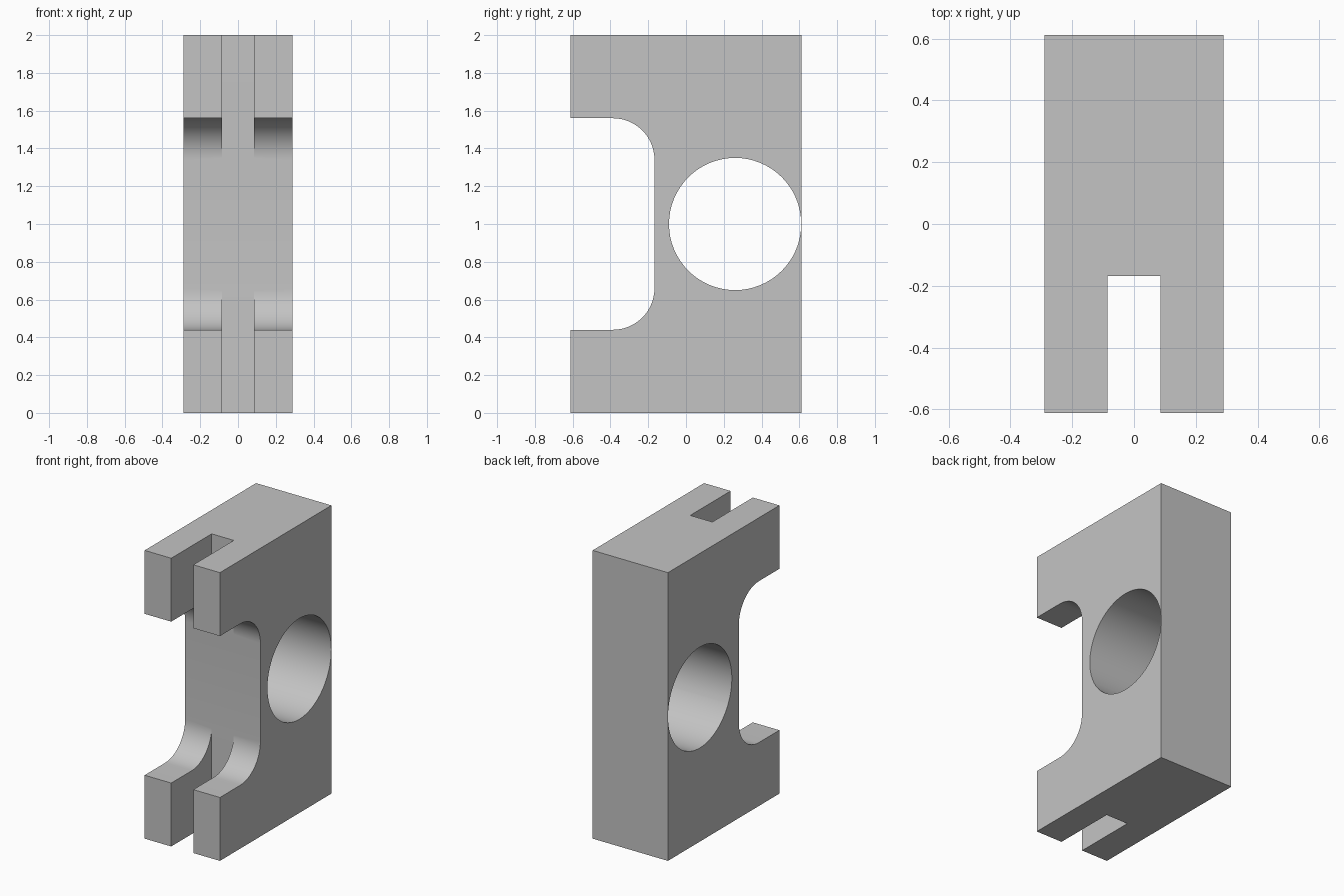
import bpy, bmesh, math

cube = bpy.data.objects.get("Cube")
if cube:
    bpy.data.objects.remove(cube, do_unlink=True)

HALF_X, HALF_Y, HEIGHT = 0.289, 0.611, 2.0
WEB_Y, NOTCH_Z, FILLET = -0.167, 0.44, 0.22
SLOT_HALF = 0.085

grey = bpy.data.materials.new("plain grey")
grey.use_nodes = True
colour = (0.55, 0.55, 0.55, 1)
grey.diffuse_color = colour
grey.node_tree.nodes["Principled BSDF"].inputs["Base Color"].default_value = colour


def extrude_profile(name, points, half_width):
    """Solid made from a (y, z) outline, extruded along x."""
    bm = bmesh.new()
    face = bm.faces.new([bm.verts.new((-half_width, y, z)) for y, z in points])
    side = bmesh.ops.extrude_face_region(bm, geom=[face])
    verts = [v for v in side["geom"] if isinstance(v, bmesh.types.BMVert)]
    bmesh.ops.translate(bm, verts=verts, vec=(2 * half_width, 0, 0))
    bmesh.ops.recalc_face_normals(bm, faces=bm.faces)
    mesh = bpy.data.meshes.new(name)
    bm.to_mesh(mesh)
    bm.free()
    mesh.materials.append(grey)
    obj = bpy.data.objects.new(name, mesh)
    bpy.context.collection.objects.link(obj)
    return obj


def arc(cy, cz, radius, start, end, steps):
    angles = [math.radians(start + (end - start) * i / steps) for i in range(steps + 1)]
    return [(cy + radius * math.cos(a), cz + radius * math.sin(a)) for a in angles]


# C-shaped block with a round-cornered notch in the front
cy = WEB_Y - FILLET
profile = [(-HALF_Y, 0), (HALF_Y, 0), (HALF_Y, HEIGHT), (-HALF_Y, HEIGHT),
           (-HALF_Y, HEIGHT - NOTCH_Z)]
profile += arc(cy, HEIGHT - NOTCH_Z - FILLET, FILLET, 90, 0, 16)
profile += arc(cy, NOTCH_Z + FILLET, FILLET, 0, -90, 16)
profile.append((-HALF_Y, NOTCH_Z))
block = extrude_profile("notched_block", profile, HALF_X)

# Cutters: the cross hole, and the slot through both arms
hole = extrude_profile("hole_cutter", arc(0.26, 1, 0.35, 0, 354.375, 63), 0.5)
slot_end = WEB_Y - 0.0005
slot = extrude_profile("slot_cutter", [(-1, -0.5), (slot_end, -0.5),
                                       (slot_end, 2.5), (-1, 2.5)], SLOT_HALF)

bpy.context.view_layer.objects.active = block
block.select_set(True)
for cutter in (hole, slot):
    mod = block.modifiers.new(cutter.name, "BOOLEAN")
    mod.operation = "DIFFERENCE"
    mod.solver = "EXACT"
    mod.object = cutter
    bpy.ops.object.modifier_apply(modifier=mod.name)
    bpy.data.objects.remove(cutter, do_unlink=True)

bpy.ops.object.select_all(action="DESELECT")
block.select_set(True)
bpy.ops.object.shade_smooth_by_angle(angle=math.radians(30))
